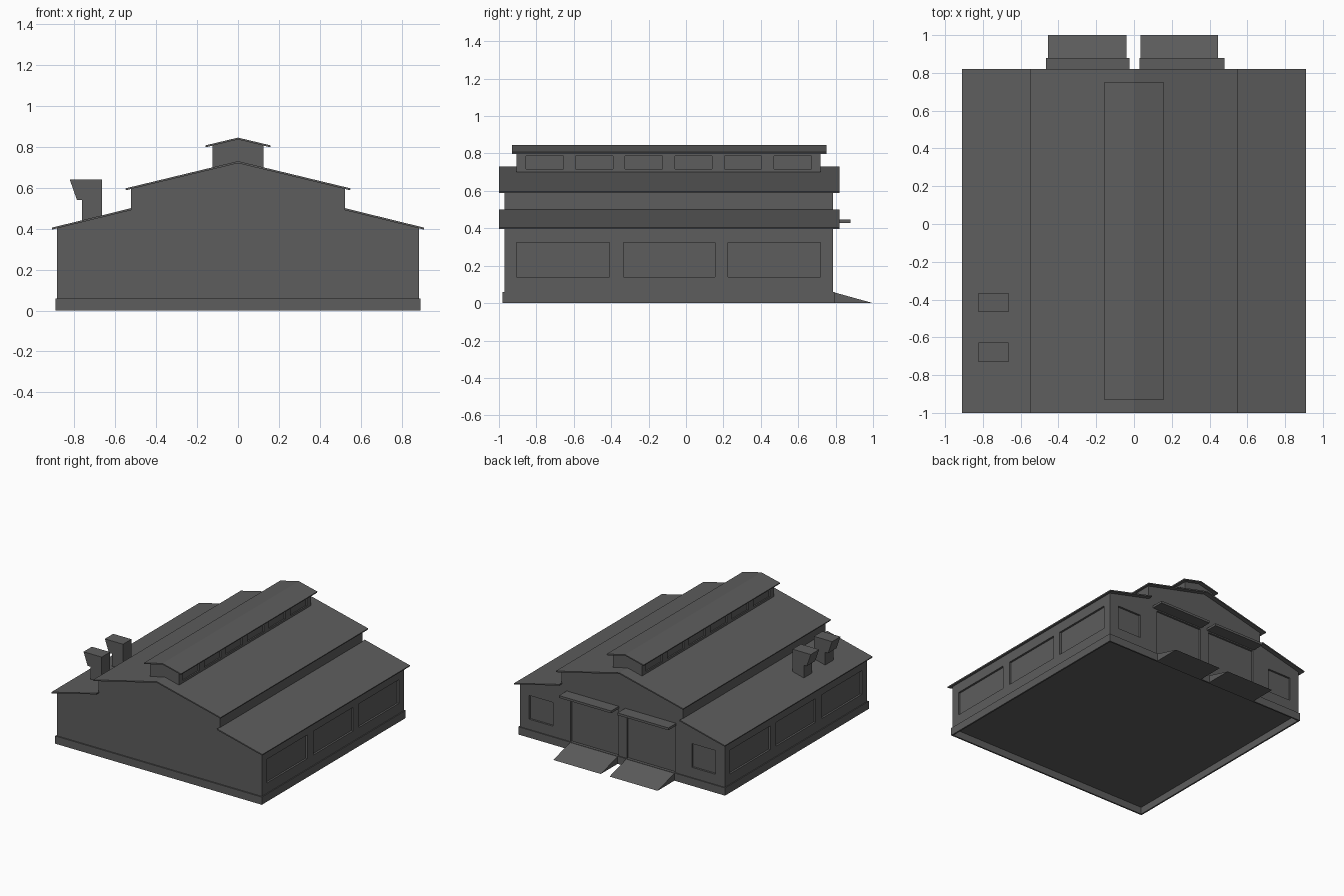
import bpy
import bmesh

cube = bpy.data.objects.get("Cube")
if cube:
    bpy.data.objects.remove(cube, do_unlink=True)

GREY = (0.11, 0.11, 0.11, 1)
mat = bpy.data.materials.new("dark_grey")
mat.use_nodes = True
mat.diffuse_color = GREY
mat.node_tree.nodes["Principled BSDF"].inputs["Base Color"].default_value = GREY


def make(name, bm):
    bmesh.ops.recalc_face_normals(bm, faces=bm.faces)
    me = bpy.data.meshes.new(name)
    bm.to_mesh(me)
    bm.free()
    me.materials.append(mat)
    ob = bpy.data.objects.new(name, me)
    bpy.context.collection.objects.link(ob)
    return ob


def add_prism(bm, outline, y0, y1):
    """Extrude an outline of (x, z) points from y0 to y1."""
    face = bm.faces.new([bm.verts.new((x, y0, z)) for x, z in outline])
    ext = bmesh.ops.extrude_face_region(bm, geom=[face])
    for v in ext["geom"]:
        if isinstance(v, bmesh.types.BMVert):
            v.co.y = y1


def add_box(bm, x0, x1, y0, y1, z0, z1):
    add_prism(bm, [(x0, z0), (x1, z0), (x1, z1), (x0, z1)], y0, y1)


def prism(name, outline, y0, y1):
    bm = bmesh.new()
    add_prism(bm, outline, y0, y1)
    return make(name, bm)


def box(name, *ext):
    bm = bmesh.new()
    add_box(bm, *ext)
    return make(name, bm)


def mirrored(half):
    """Close a right-hand half outline, which ends on the centre line."""
    return half + [(-x, z) for x, z in reversed(half) if x > 0]


def cut(ob, boxes):
    """Sink recesses into an object."""
    bm = bmesh.new()
    for b in boxes:
        add_box(bm, *b)
    cutter = make("recess_cutter", bm)
    cutter.hide_render = True
    mod = ob.modifiers.new("recesses", 'BOOLEAN')
    mod.operation = 'DIFFERENCE'
    mod.solver = 'EXACT'
    mod.object = cutter
    deps = bpy.context.evaluated_depsgraph_get()
    me = bpy.data.meshes.new_from_object(ob.evaluated_get(deps))
    ob.modifiers.clear()
    ob.data = me
    bpy.data.objects.remove(cutter, do_unlink=True)


WALL, FRONT, BACK = 0.885, -0.97, 0.785
DEPTH = 0.015
OUT = 0.05
DOORS = [(-0.455, -0.04), (0.035, 0.445)]

# Stepped main walls
walls = prism("main_walls", mirrored([(WALL, 0.055), (WALL, 0.405), (0.524, 0.495),
                                      (0.524, 0.597), (0, 0.722)]), FRONT, BACK)

# Recessed side windows, rear windows and doors
recesses = []
for y0, y1 in [(-0.905, -0.41), (-0.335, 0.155), (0.225, 0.72)]:
    recesses.append((WALL - DEPTH, WALL + OUT, y0, y1, 0.14, 0.325))
    recesses.append((-WALL - OUT, -WALL + DEPTH, y0, y1, 0.14, 0.325))
for x0, x1 in [(-0.805, -0.6), (0.6, 0.805)]:
    recesses.append((x0, x1, BACK - DEPTH, BACK + OUT, 0.14, 0.325))
for x0, x1 in DOORS:
    recesses.append((x0, x1, BACK - DEPTH, BACK + OUT, 0.06, 0.42))
cut(walls, recesses)

# Hollow plinth skirt
bm = bmesh.new()
PX, PF, PB, T = 0.892, -0.98, 0.793, 0.012
add_box(bm, -PX, PX, PF, PF + T, 0, 0.06)
add_box(bm, -PX, PX, PB - T, PB, 0, 0.06)
for x in (-PX, PX - T):
    add_box(bm, x, x + T, PF + T, PB - T, 0, 0.06)
make("plinth", bm)

# Upper gable roof and the two lower lean-to roofs
prism("upper_roof", [(0, 0.73), (0.55, 0.597), (0.548, 0.588), (0, 0.72),
                     (-0.548, 0.588), (-0.55, 0.597)], -1, 0.82)
for side, s in (("left", 1), ("right", -1)):
    prism(side + "_lower_roof", [(s * 0.52, 0.501), (s * 0.91, 0.405),
                                 (s * 0.908, 0.396), (s * 0.52, 0.491)], -1, 0.82)

# Ridge monitor with a row of windows on each side
monitor = prism("ridge_monitor", mirrored([(0.125, 0.66), (0.125, 0.81), (0, 0.838)]),
                -0.905, 0.72)
panes = []
for i in range(6):
    y = -0.855 + i * 0.265
    panes.append((0.115, 0.2, y, y + 0.2, 0.716, 0.786))
    panes.append((-0.2, -0.115, y, y + 0.2, 0.716, 0.786))
cut(monitor, panes)
prism("monitor_roof", [(0, 0.845), (0.16, 0.807), (0.158, 0.798), (0, 0.836),
                       (-0.158, 0.798), (-0.16, 0.807)], -0.93, 0.75)

# Hooded roof vents
for i, y in enumerate((-0.73, -0.467)):
    prism("roof_vent_%d" % (i + 1),
          [(-0.665, 0.43), (-0.665, 0.64), (-0.822, 0.64), (-0.787, 0.54),
           (-0.762, 0.54), (-0.762, 0.41)], y, y + 0.103)

# Canopies and loading ramps at the rear doors
for side, (x0, x1), (c0, c1) in zip(("right", "left"), DOORS,
                                    ((-0.465, -0.025), (0.03, 0.48))):
    box(side + "_canopy", c0, c1, BACK - 0.01, 0.88, 0.429, 0.447)
    bm = bmesh.new()
    ends = [[bm.verts.new((x, y, z)) for y, z in ((PB - 0.01, 0), (1, 0), (PB - 0.01, 0.06))]
            for x in (x0, x1)]
    bm.faces.new(ends[0])
    bm.faces.new(ends[1])
    for i in range(3):
        j = (i + 1) % 3
        bm.faces.new((ends[0][i], ends[0][j], ends[1][j], ends[1][i]))
    make(side + "_ramp", bm)
